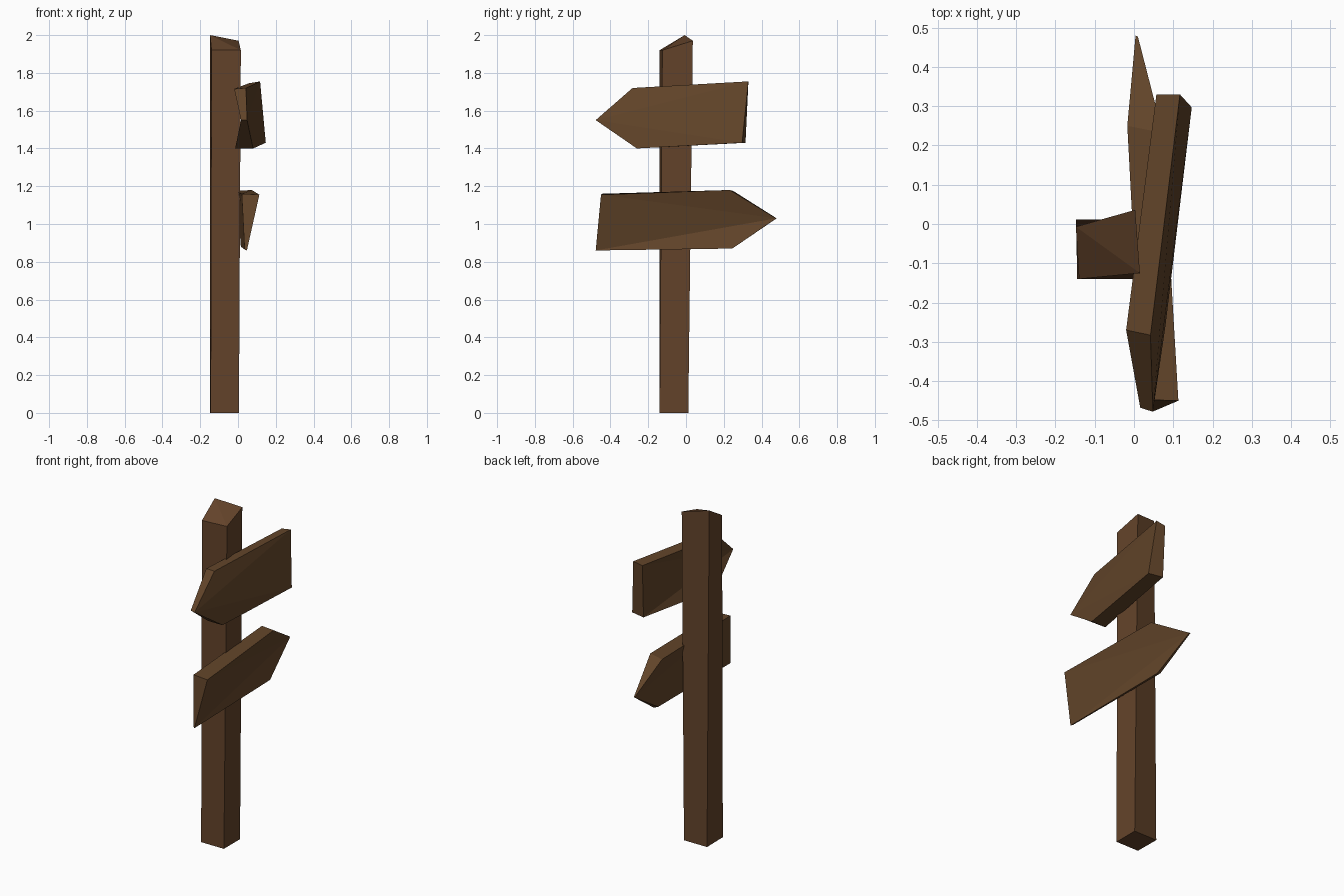
import bpy
import bmesh
from mathutils import Vector

if "Cube" in bpy.data.objects:
    bpy.data.objects.remove(bpy.data.objects["Cube"], do_unlink=True)


def make_material(name, colour):
    mat = bpy.data.materials.new(name)
    mat.use_nodes = True
    mat.diffuse_color = (*colour, 1)
    mat.node_tree.nodes["Principled BSDF"].inputs["Base Color"].default_value = (*colour, 1)
    return mat


def loft(name, near, far, mat):
    """Join two matching outlines; each cap is fanned from its first point."""
    bm = bmesh.new()
    a = [bm.verts.new(Vector(p)) for p in near]
    b = [bm.verts.new(Vector(p)) for p in far]
    n = len(a)
    for i in range(n):
        j = (i + 1) % n
        bm.faces.new((a[i], a[j], b[j], b[i]))
    for i in range(1, n - 1):
        bm.faces.new((a[0], a[i], a[i + 1]))
        bm.faces.new((b[0], b[i + 1], b[i]))
    bmesh.ops.recalc_face_normals(bm, faces=bm.faces)
    mesh = bpy.data.meshes.new(name)
    bm.to_mesh(mesh)
    bm.free()
    mesh.materials.append(mat)
    obj = bpy.data.objects.new(name, mesh)
    bpy.context.collection.objects.link(obj)
    return obj


post_wood = make_material("post brown", (0.125, 0.056, 0.023))
sign_wood = make_material("sign brown", (0.125, 0.060, 0.023))

# Square post with a slanted, crooked top: back left, front left, front right, back right
loft("post",
     [(-0.147, 0.012, 0), (-0.145, -0.14, 0), (0.005, -0.14, 0), (0.005, 0.012, 0)],
     [(-0.148, -0.007, 2.0), (-0.14, -0.14, 1.92), (0.015, -0.125, 1.92), (0.003, 0.036, 1.97)],
     post_wood)

# Upper board pointing forward: tip, top front, top rear, bottom rear, bottom front
loft("upper_arrow_board",
     [(0.048, -0.478, 1.55), (0.042, -0.283, 1.72), (0.117, 0.33, 1.755),
      (0.147, 0.297, 1.43), (0.08, -0.26, 1.40)],
     [(0.016, -0.468, 1.55), (-0.02, -0.27, 1.715), (0.057, 0.33, 1.745),
      (0.06, 0.315, 1.43), (-0.015, -0.26, 1.40)],
     sign_wood)

# Lower board pointing backward: tip, top rear, top front, bottom front, bottom rear
loft("lower_arrow_board",
     [(0.01, 0.477, 1.03), (0.073, 0.232, 1.18), (0.113, -0.45, 1.155),
      (0.047, -0.478, 0.86), (0.04, 0.245, 0.87)],
     [(0.004, 0.48, 1.03), (-0.017, 0.25, 1.175), (0.02, -0.447, 1.16),
      (0.035, -0.47, 0.865), (0.015, 0.24, 0.88)],
     sign_wood)
